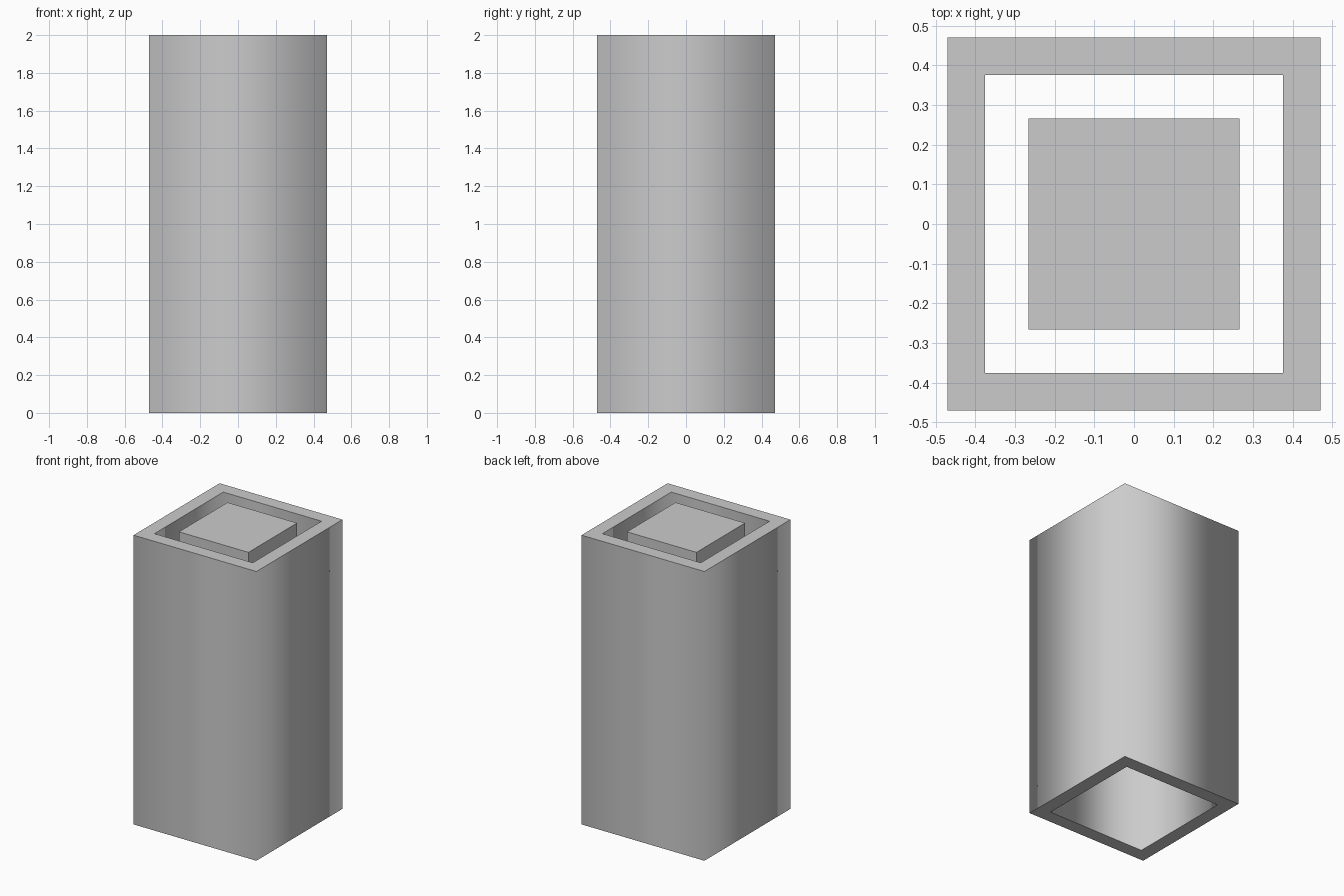
import bpy, bmesh

if "Cube" in bpy.data.objects:
    bpy.data.objects.remove(bpy.data.objects["Cube"])

OUTER, INNER, CORE = 0.47, 0.376, 0.266   # half widths
HEIGHT, CORE_BOTTOM = 2.0, 1.47


def finish(bm, name):
    mesh = bpy.data.meshes.new(name)
    bm.to_mesh(mesh)
    bm.free()
    obj = bpy.data.objects.new(name, mesh)
    bpy.context.collection.objects.link(obj)
    return obj


def square_ring(bm, half, z):
    return [bm.verts.new((sx * half, sy * half, z))
            for sx, sy in ((-1, -1), (1, -1), (1, 1), (-1, 1))]


# Square tube, open at both ends: walls shaded smooth round the corners, rims flat
bm = bmesh.new()
rings = [square_ring(bm, h, z) for h, z in
         ((OUTER, 0), (OUTER, HEIGHT), (INNER, HEIGHT), (INNER, 0))]
for r in range(4):
    a, b = rings[r], rings[(r + 1) % 4]
    for i in range(4):
        j = (i + 1) % 4
        face = bm.faces.new((a[i], a[j], b[j], b[i]))
        face.smooth = r in (0, 2)
bmesh.ops.recalc_face_normals(bm, faces=bm.faces)
for e in bm.edges:
    if e.link_faces[0].smooth != e.link_faces[1].smooth:
        e.smooth = False
finish(bm, "outer_tube")

# Solid core block held in the top of the tube, flush with the rim
bm = bmesh.new()
bmesh.ops.create_cube(bm, size=1)
bmesh.ops.scale(bm, vec=(2 * CORE, 2 * CORE, HEIGHT - CORE_BOTTOM), verts=bm.verts)
bmesh.ops.translate(bm, vec=(0, 0, (HEIGHT + CORE_BOTTOM) / 2), verts=bm.verts)
finish(bm, "inner_block")
